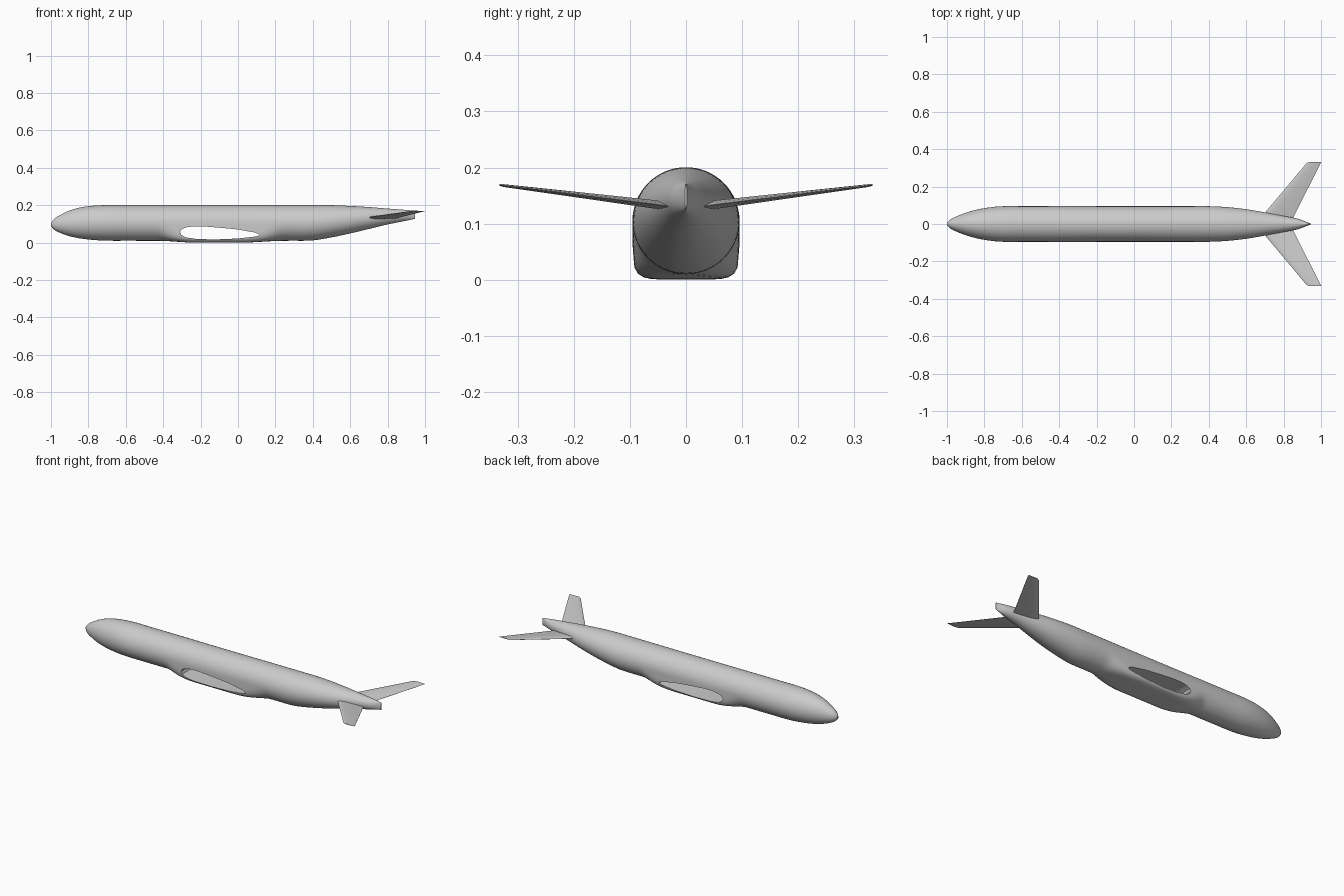
import bpy, bmesh, math

cube = bpy.data.objects.get("Cube")
if cube:
    bpy.data.objects.remove(cube, do_unlink=True)

grey = bpy.data.materials.new("light_grey")
grey.use_nodes = True
grey.diffuse_color = (0.6, 0.6, 0.6, 1)
grey.node_tree.nodes["Principled BSDF"].inputs["Base Color"].default_value = (0.6, 0.6, 0.6, 1)


def loft(name, rings):
    """Skin closed rings of equal length and cap both ends."""
    bm = bmesh.new()
    loops = [[bm.verts.new(p) for p in ring] for ring in rings]
    n = len(loops[0])
    for a, b in zip(loops, loops[1:]):
        for i in range(n):
            bm.faces.new((a[i], a[(i + 1) % n], b[(i + 1) % n], b[i]))
    bm.faces.new(loops[0])
    bm.faces.new(loops[-1])
    bmesh.ops.recalc_face_normals(bm, faces=bm.faces)
    mesh = bpy.data.meshes.new(name)
    bm.to_mesh(mesh)
    bm.free()
    mesh.materials.append(grey)
    obj = bpy.data.objects.new(name, mesh)
    bpy.context.collection.objects.link(obj)
    return obj


def activate(obj):
    bpy.ops.object.select_all(action="DESELECT")
    obj.select_set(True)
    bpy.context.view_layer.objects.active = obj


def curve(stations, x):
    """Smooth (monotone-looking) interpolation through the stations."""
    last = len(stations) - 1
    i = max(k for k in range(last) if stations[k][0] <= x + 1e-9)
    (x0, *a), (x1, *b) = stations[i], stations[i + 1]
    before, after = stations[max(i - 1, 0)], stations[min(i + 2, last)]
    h, t = x1 - x0, (x - x0) / (x1 - x0)
    out = []
    for k in range(len(a)):
        m0 = (b[k] - before[k + 1]) / (x1 - before[0])
        m1 = (after[k + 1] - a[k]) / (after[0] - x0)
        out.append((2*t**3 - 3*t**2 + 1) * a[k] + (t**3 - 2*t**2 + t) * h * m0
                   + (3*t**2 - 2*t**3) * b[k] + (t**3 - t**2) * h * m1)
    return out


def ramp(x, a, b):
    t = min(max((x - a) / (b - a), 0), 1)
    return t * t * (3 - 2 * t)


# Fuselage stations: x, top, bottom, half width
stations = [
    (-1.0, 0.105, 0.088, 0.007), (-0.985, 0.125, 0.07, 0.022),
    (-0.96, 0.142, 0.056, 0.036), (-0.9, 0.172, 0.034, 0.06),
    (-0.82, 0.192, 0.019, 0.081), (-0.72, 0.2, 0.011, 0.094),
    (-0.6, 0.2, 0.01, 0.095), (0.3, 0.2, 0.01, 0.095),
    (0.4, 0.2, 0.012, 0.095), (0.5, 0.2, 0.028, 0.09),
    (0.6, 0.196, 0.049, 0.079), (0.7, 0.19, 0.073, 0.062),
    (0.8, 0.182, 0.097, 0.043), (0.88, 0.176, 0.113, 0.027),
    (0.945, 0.17, 0.127, 0.002)]

xs = []
for a, b in zip(stations, stations[1:]):
    steps = max(3, round((b[0] - a[0]) / 0.02))
    xs += [a[0] + (b[0] - a[0]) * k / steps for k in range(steps)]
xs.append(stations[-1][0])

# Fuselage: round sections whose lower half squares off at the wing fairing
SIDES = 64
rings = []
for x in xs:
    top, bottom, width = curve(stations, x)
    belly = ramp(x, -0.43, -0.24) * (1 - ramp(x, 0.03, 0.25))
    bottom -= 0.009 * belly
    mid, half = (top + bottom) / 2, (top - bottom) / 2
    ring = []
    for k in range(SIDES):
        c, s = math.cos(math.tau * k / SIDES), math.sin(math.tau * k / SIDES)
        n = 2 + 4.5 * belly if s < 0 else 2
        r = (abs(c) ** n + abs(s) ** n) ** (-1 / n)
        ring.append((x, width * r * c, mid + half * r * s))
    rings.append(ring)
fuselage = loft("fuselage", rings)

# Aerofoil-shaped wing opening through the fairing
outline = [(-0.31, 0.056), (-0.303, 0.07), (-0.28, 0.081), (-0.24, 0.087),
           (-0.19, 0.087), (-0.1, 0.08), (0.0, 0.07), (0.09, 0.054),
           (0.11, 0.046), (0.114, 0.038), (0.09, 0.032), (0.0, 0.022),
           (-0.12, 0.017), (-0.22, 0.019), (-0.28, 0.028), (-0.303, 0.041)]
cutter = loft("wing_opening_cutter",
              [[(x, y, z) for x, z in outline] for y in (-0.2, 0.2)])
cut = fuselage.modifiers.new("wing_opening", "BOOLEAN")
cut.operation, cut.solver, cut.object = "DIFFERENCE", "EXACT", cutter
activate(fuselage)
bpy.ops.object.modifier_apply(modifier=cut.name)
bpy.data.objects.remove(cutter, do_unlink=True)
bpy.ops.object.shade_smooth_by_angle(angle=math.radians(35))

# Tailplanes: thin swept aerofoils, mirrored left to right
# Span stations: y, leading edge x, trailing edge x, height, half thickness
span = [(0.025, 0.67, 0.848, 0.13, 0.008), (0.06, 0.7, 0.864, 0.135, 0.0075),
        (0.325, 0.922, 0.998, 0.168, 0.0025), (0.332, 0.936, 1.0, 0.169, 0.0015)]
section = [(0, 0), (0.04, 0.5), (0.15, 0.9), (0.35, 1), (0.7, 0.55), (1, 0.06)]
section += [(u, -v) for u, v in reversed(section[1:])]
for side, label in ((1, "back"), (-1, "front")):
    tail = loft(label + "_tailplane",
                [[(le + (te - le) * u, side * y, z + thick * v) for u, v in section]
                 for y, le, te, z, thick in span])
    activate(tail)
    bpy.ops.object.shade_smooth_by_angle(angle=math.radians(35))
